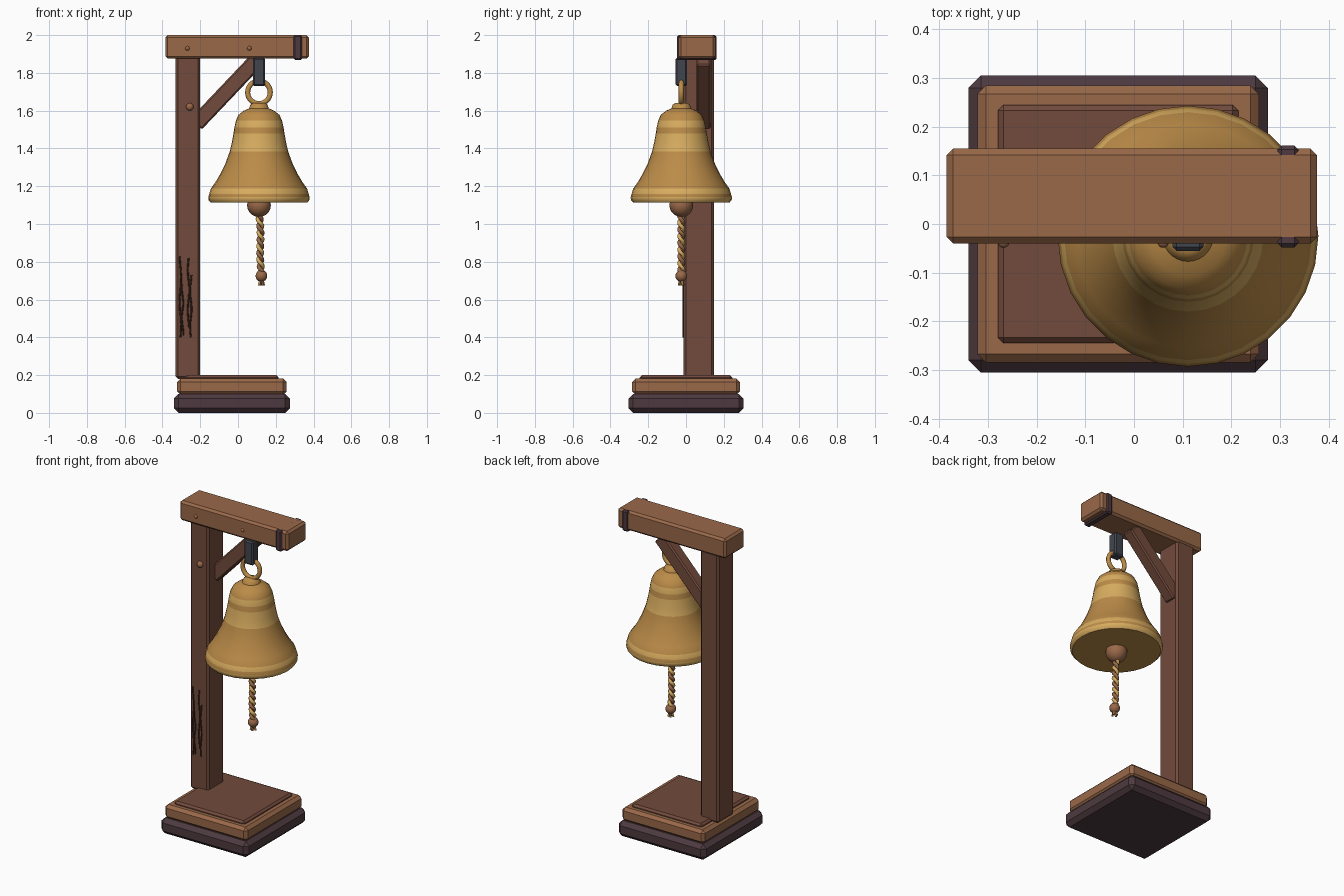
import bpy, bmesh, math
from mathutils import Matrix, Vector

cube = bpy.data.objects.get("Cube")
if cube:
    bpy.data.objects.remove(cube, do_unlink=True)


def material(name, r, g, b):
    m = bpy.data.materials.new(name)
    m.use_nodes = True
    m.diffuse_color = (r, g, b, 1)
    m.node_tree.nodes["Principled BSDF"].inputs["Base Color"].default_value = (r, g, b, 1)
    return m


OAK = material("light wood", 0.32, 0.14, 0.066)
WALNUT = material("brown wood", 0.17, 0.07, 0.045)
PLUM = material("dark plum wood", 0.075, 0.042, 0.05)
GROOVE = material("dark groove", 0.05, 0.022, 0.014)
IRON = material("iron", 0.055, 0.06, 0.078)
GOLD = material("gold", 0.50, 0.26, 0.065)
LIGHT = material("light gold", 0.68, 0.41, 0.115)


def finish(name, bm, *mats, smooth=None):
    me = bpy.data.meshes.new(name)
    bmesh.ops.recalc_face_normals(bm, faces=bm.faces)
    bm.to_mesh(me)
    bm.free()
    for m in mats:
        me.materials.append(m)
    if smooth:
        for p in me.polygons:
            p.use_smooth = True
        me.set_sharp_from_angle(angle=math.radians(smooth))
    ob = bpy.data.objects.new(name, me)
    bpy.context.collection.objects.link(ob)
    return ob


def box(name, mat, x, y, z, bevel):
    """Chamfered box from (min, max) ranges."""
    bm = bmesh.new()
    size = [b - a for a, b in (x, y, z)]
    mid = [(a + b) / 2 for a, b in (x, y, z)]
    bmesh.ops.create_cube(bm, size=1, matrix=Matrix.Translation(mid) @ Matrix.Diagonal((*size, 1)))
    bmesh.ops.bevel(bm, geom=bm.edges[:], offset=bevel, segments=1, affect='EDGES')
    return finish(name, bm, mat)


def ball(name, mat, centre, r):
    bm = bmesh.new()
    bmesh.ops.create_uvsphere(bm, u_segments=16, v_segments=10, radius=r,
                              matrix=Matrix.Translation(centre))
    return finish(name, bm, mat, smooth=60)


def tube(name, mat, points, r, closed=False):
    """Round strand along a path, turned into a mesh."""
    cu = bpy.data.curves.new(name, 'CURVE')
    cu.dimensions = '3D'
    cu.bevel_depth = r
    cu.bevel_resolution = 2
    cu.use_fill_caps = True
    sp = cu.splines.new('POLY')
    sp.points.add(len(points) - 1)
    for p, co in zip(sp.points, points):
        p.co = (*co, 1)
    sp.use_cyclic_u = closed
    sp.use_smooth = True
    cu.materials.append(mat)
    ob = bpy.data.objects.new(name, cu)
    bpy.context.collection.objects.link(ob)
    bpy.ops.object.select_all(action='DESELECT')
    ob.select_set(True)
    bpy.context.view_layer.objects.active = ob
    bpy.ops.object.convert(target='MESH')
    return ob


# Stepped base
box("base_plinth", PLUM, (-0.34, 0.275), (-0.305, 0.305), (0, 0.1), 0.025)
box("base_slab", OAK, (-0.322, 0.257), (-0.285, 0.285), (0.095, 0.182), 0.018)
box("base_panel", WALNUT, (-0.28, 0.215), (-0.245, 0.245), (0.17, 0.2), 0.012)

# Post, beam and end band
box("post", WALNUT, (-0.33, -0.2), (-0.013, 0.147), (0.18, 1.89), 0.012)
box("beam", OAK, (-0.385, 0.376), (-0.04, 0.155), (1.875, 2.0), 0.013)
box("beam_band", PLUM, (0.295, 0.338), (-0.048, 0.161), (1.867, 2.0), 0.008)

# Diagonal brace
brace = box("brace", WALNUT, (-0.235, 0.235), (-0.0375, 0.0375), (-0.042, 0.042), 0.008)
brace.location = (-0.06, 0.093, 1.70)
brace.rotation_euler = (0, math.radians(-46.5), 0)

# Pegs
ball("post_peg", OAK, (-0.255, -0.013, 1.62), 0.02)
for i, x in enumerate((-0.268, 0.06)):
    ball(f"beam_peg_{i + 1}", OAK, (x, -0.037, 1.93), 0.012)

# Carved wavy grain lines on the post front
for i, (x, low, high) in enumerate(((-0.305, 0.4, 0.83), (-0.294, 0.41, 0.68),
                                    (-0.262, 0.45, 0.82), (-0.25, 0.4, 0.73))):
    pts = [(x + 0.004 * math.sin(k * 0.9 + i), -0.013, low + (high - low) * k / 12)
           for k in range(13)]
    tube(f"post_groove_{i + 1}", GROOVE, pts, 0.0045)

# Hanger and ring
BX, BY = 0.111, -0.025
box("hanger", IRON, (BX - 0.032, BX + 0.032), (BY - 0.03, BY + 0.03), (1.73, 1.88), 0.008)
ring = [(BX + 0.06 * math.cos(a), BY, 1.697 + 0.06 * math.sin(a))
        for a in (math.tau * k / 28 for k in range(28))]
tube("bell_ring", GOLD, ring, 0.0135, closed=True)

# Bell: lathed profile with bands coloured by height
profile = [(0, 1.118), (0.255, 1.113), (0.267, 1.127), (0.268, 1.142), (0.263, 1.16),
           (0.255, 1.187), (0.23, 1.222), (0.203, 1.268), (0.178, 1.32), (0.155, 1.383),
           (0.144, 1.43), (0.135, 1.48), (0.13, 1.512), (0.122, 1.548), (0.108, 1.578),
           (0.08, 1.6), (0.052, 1.612), (0.045, 1.632), (0.032, 1.64), (0, 1.642)]
bands = ((1.116, 1.142), (1.16, 1.187), (1.383, 1.48), (1.512, 1.548))
bm = bmesh.new()
verts = [bm.verts.new((BX + r, BY, z)) for r, z in profile]
edges = [bm.edges.new(pair) for pair in zip(verts, verts[1:])]
bmesh.ops.spin(bm, geom=verts + edges, cent=(BX, BY, 0), axis=(0, 0, 1),
               angle=math.tau, steps=28, use_merge=True)
bmesh.ops.remove_doubles(bm, verts=bm.verts, dist=0.0005)
for f in bm.faces:
    z = f.calc_center_median().z
    f.material_index = int(any(a < z < b for a, b in bands))
finish("bell", bm, GOLD, LIGHT, smooth=40)

# Clapper and pull rope
ball("clapper", OAK, (BX, BY, 1.1), 0.063)
for i, mat in enumerate((LIGHT, OAK)):
    pts = []
    for k in range(61):
        t = k / 60
        a = math.tau * 4.5 * t + math.pi * i
        pts.append((BX + 0.014 * t + 0.004 * math.sin(6 * t) + 0.011 * math.cos(a),
                    BY + 0.011 * math.sin(a), 1.06 - 0.32 * t))
    tube(f"rope_strand_{i + 1}", mat, pts, 0.0105)
KNOT = Vector((0.124, BY, 0.725))
ball("rope_knot", OAK, KNOT, 0.031)

# Frayed rope end
for i in range(4):
    a = math.tau * i / 4 + 0.4
    out = Vector((math.cos(a), math.sin(a), 0))
    tube(f"rope_fray_{i + 1}", (LIGHT, OAK)[i % 2],
         [KNOT + out * 0.006 - Vector((0, 0, 0.02)),
          KNOT + out * 0.015 - Vector((0, 0, 0.05))], 0.006)
